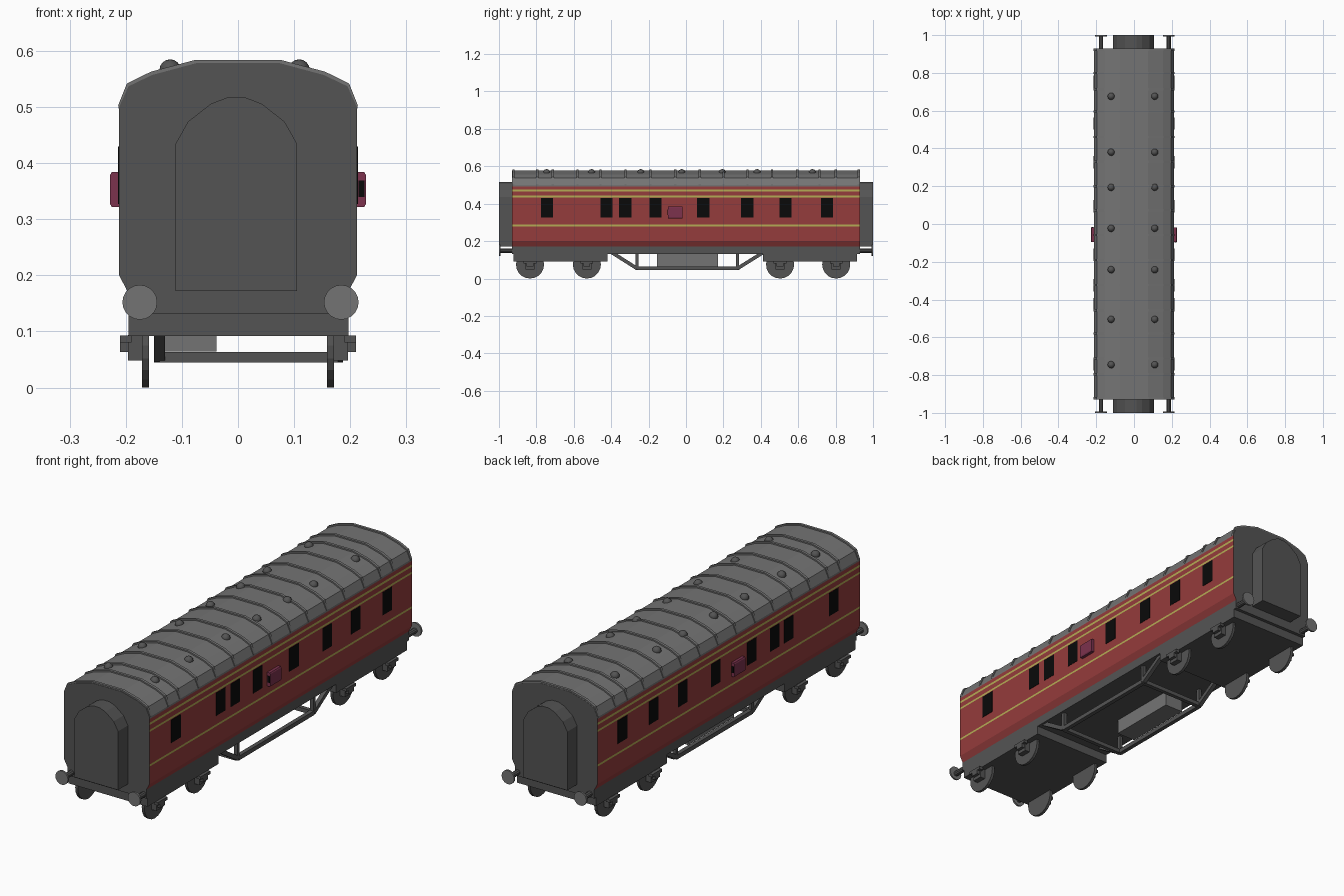
import bpy, bmesh, math
from mathutils import Matrix, Vector

if "Cube" in bpy.data.objects:
    bpy.data.objects.remove(bpy.data.objects["Cube"])


def material(name, rgb):
    m = bpy.data.materials.new(name)
    m.diffuse_color = (*rgb, 1)
    m.use_nodes = True
    m.node_tree.nodes["Principled BSDF"].inputs["Base Color"].default_value = m.diffuse_color
    return m


RED = material("carriage red", (0.30, 0.045, 0.045))
GOLD = material("lining yellow", (0.46, 0.41, 0.09))
DARK = material("dark grey", (0.088, 0.088, 0.088))
LIGHT = material("light grey", (0.175, 0.175, 0.175))
BLACK = material("window black", (0.003, 0.003, 0.003))
PLUM = material("lookout plum", (0.20, 0.032, 0.075))


def finish(name, bm, *mats):
    bmesh.ops.recalc_face_normals(bm, faces=bm.faces)
    me = bpy.data.meshes.new(name)
    bm.to_mesh(me)
    bm.free()
    for m in mats:
        me.materials.append(m)
    ob = bpy.data.objects.new(name, me)
    bpy.context.collection.objects.link(ob)
    return ob


def box(bm, x0, x1, y0, y1, z0, z1):
    m = (Matrix.Translation(((x0 + x1) / 2, (y0 + y1) / 2, (z0 + z1) / 2))
         @ Matrix.Diagonal((abs(x1 - x0), abs(y1 - y0), abs(z1 - z0), 1)))
    bmesh.ops.create_cube(bm, size=1, matrix=m)


def prism(bm, pts, y0, y1):
    """Extrude an (x, z) outline along y."""
    f = bm.faces.new([bm.verts.new((x, y0, z)) for x, z in pts])
    r = bmesh.ops.extrude_face_region(bm, geom=[f])
    verts = [v for v in r["geom"] if isinstance(v, bmesh.types.BMVert)]
    bmesh.ops.translate(bm, verts=verts, vec=(0, y1 - y0, 0))


def cylinder(bm, centre, radius, depth, axis, sides=16):
    rot = Matrix.Rotation(math.pi / 2, 4, 'X' if axis == 'Y' else 'Y')
    bmesh.ops.create_cone(bm, cap_ends=True, segments=sides, radius1=radius,
                          radius2=radius, depth=depth,
                          matrix=Matrix.Translation(centre) @ rot)


def bar(bm, a, b, t):
    """Square bar of thickness t from a to b."""
    a, b = Vector(a), Vector(b)
    d = b - a
    m = (Matrix.Translation((a + b) / 2) @ d.to_track_quat('Z', 'Y').to_matrix().to_4x4()
         @ Matrix.Diagonal((t, t, d.length, 1)))
    bmesh.ops.create_cube(bm, size=1, matrix=m)


def mirrored(half):
    return half + [(-x, z) for x, z in reversed(half)]


# Body shell: the outline is split at the lining heights, then coloured by height
STRIPES = [(0.279, 0.288), (0.434, 0.443), (0.465, 0.475)]
half = [(0.196, 0.17), (0.212, 0.2)]
half += [(0.212, z) for s in STRIPES for z in s] + [(0.212, 0.492)]
roof = [(0.212, 0.5), (0.195, 0.537), (0.153, 0.557), (0.075, 0.578)]
bm = bmesh.new()
prism(bm, mirrored(half + roof), -0.93, 0.93)
bm.normal_update()
for f in bm.faces:
    z = f.calc_center_median().z
    if abs(f.normal.y) > 0.5 or z < 0.171:
        f.material_index = 2
    elif z > 0.492:
        f.material_index = 3
    else:
        f.material_index = int(any(a < z < b for a, b in STRIPES))
finish("carriage_body", bm, RED, GOLD, DARK, LIGHT)

# Roof ribs
bm = bmesh.new()
rib = [(0.2125, 0.497), (0.2135, 0.503), (0.198, 0.542), (0.155, 0.563), (0.076, 0.584)]
for y in (-0.922, -0.795, -0.712, -0.58, -0.457, -0.323, -0.19, -0.058,
          0.073, 0.2, 0.329, 0.46, 0.595, 0.714, 0.8, 0.923):
    prism(bm, mirrored(rib), y - 0.006, y + 0.006)
finish("roof_ribs", bm, LIGHT)

# Roof ventilators
bm = bmesh.new()
for y in (-0.745, -0.505, -0.242, -0.023, 0.194, 0.38, 0.676):
    for x in (-0.121, 0.109):
        bmesh.ops.create_uvsphere(bm, u_segments=12, v_segments=8, radius=0.019,
                                  matrix=Matrix.Translation((x, y, 0.566)))
vents = finish("roof_vents", bm, DARK)
vents.data.polygons.foreach_set("use_smooth", [True] * len(vents.data.polygons))

# Windows
bm = bmesh.new()
for y in (-0.743, -0.425, -0.324, -0.163, 0.093, 0.328, 0.532, 0.754):
    for s in (-1, 1):
        box(bm, s * 0.209, s * 0.2135, y - 0.033, y + 0.033, 0.327, 0.43)
finish("side_windows", bm, BLACK)

# Guard's lookouts, each with a small window (front on the right, back on the left)
bm, glass = bmesh.new(), bmesh.new()
for s in (-1, 1):
    prof = [(s * 0.205, 0.322), (s * 0.225, 0.322), (s * 0.228, 0.327),
            (s * 0.228, 0.379), (s * 0.225, 0.384), (s * 0.205, 0.384)]
    prism(bm, prof, -0.096, -0.018)
    y = -0.097 if s > 0 else -0.017
    box(glass, s * 0.215, s * 0.2255, y - 0.0015, y + 0.0015, 0.34, 0.369)
finish("lookouts", bm, PLUM)
finish("lookout_windows", glass, BLACK)

# End gangways
bm = bmesh.new()
arch = [(0.108, 0.172), (0.108, 0.435), (0.086, 0.474), (0.045, 0.506), (0.016, 0.517)]
for s in (-1, 1):
    prism(bm, [(x - 0.003, z) for x, z in mirrored(arch)], s * 0.92, s * 1.0)
finish("end_gangways", bm, DARK)

# Underframe
bm = bmesh.new()
box(bm, -0.195, 0.197, -0.93, 0.93, 0.131, 0.172)
finish("underframe", bm, DARK)

# Buffers
heads, shanks = bmesh.new(), bmesh.new()
for s in (-1, 1):
    for x in (-0.175, 0.184):
        cylinder(heads, (x, s * 0.996, 0.152), 0.031, 0.008, 'Y', 20)
        cylinder(shanks, (x, s * 0.958, 0.148), 0.012, 0.07, 'Y', 10)
finish("buffer_heads", heads, LIGHT)
finish("buffer_shanks", shanks, DARK)

# Bogies with wheels and axle boxes
frames, wheels, axles = bmesh.new(), bmesh.new(), bmesh.new()
for y0, y1, centres in ((-0.922, -0.42, (-0.834, -0.53)), (0.413, 0.915, (0.503, 0.803))):
    box(frames, -0.195, 0.197, y0, y1, 0.092, 0.135)
    for y in centres:
        for s in (-1, 1):
            cylinder(wheels, (s * 0.165, y, 0.075), 0.075, 0.013, 'X', 20)
            box(axles, s * 0.171, s * 0.196, y - 0.024, y + 0.024, 0.048, 0.094)
            box(axles, s * 0.19, s * 0.21, y - 0.034, y + 0.034, 0.08, 0.093)
            box(axles, s * 0.19, s * 0.21, y - 0.018, y + 0.018, 0.063, 0.085)
finish("bogie_frames", frames, DARK)
finish("wheels", wheels, DARK)
finish("axle_boxes", axles, DARK)

# Truss rods below the floor, joined by cross bars
bm = bmesh.new()
A, B = -0.262, 0.276
for x in (-0.14, 0.178):
    path = [(x, -0.395, 0.138), (x, A, 0.054), (x, B, 0.054), (x, 0.41, 0.138)]
    for a, b in zip(path, path[1:]):
        bar(bm, a, b, 0.019)
    for y in (A, B):
        bar(bm, (x, y, 0.05), (x, y, 0.14), 0.016)
for y in (A, B):
    bar(bm, (-0.14, y, 0.054), (0.178, y, 0.054), 0.018)
finish("truss_rods", bm, DARK)

# Battery box
bm = bmesh.new()
box(bm, -0.13, -0.038, -0.155, 0.171, 0.064, 0.135)
finish("battery_box", bm, LIGHT)
